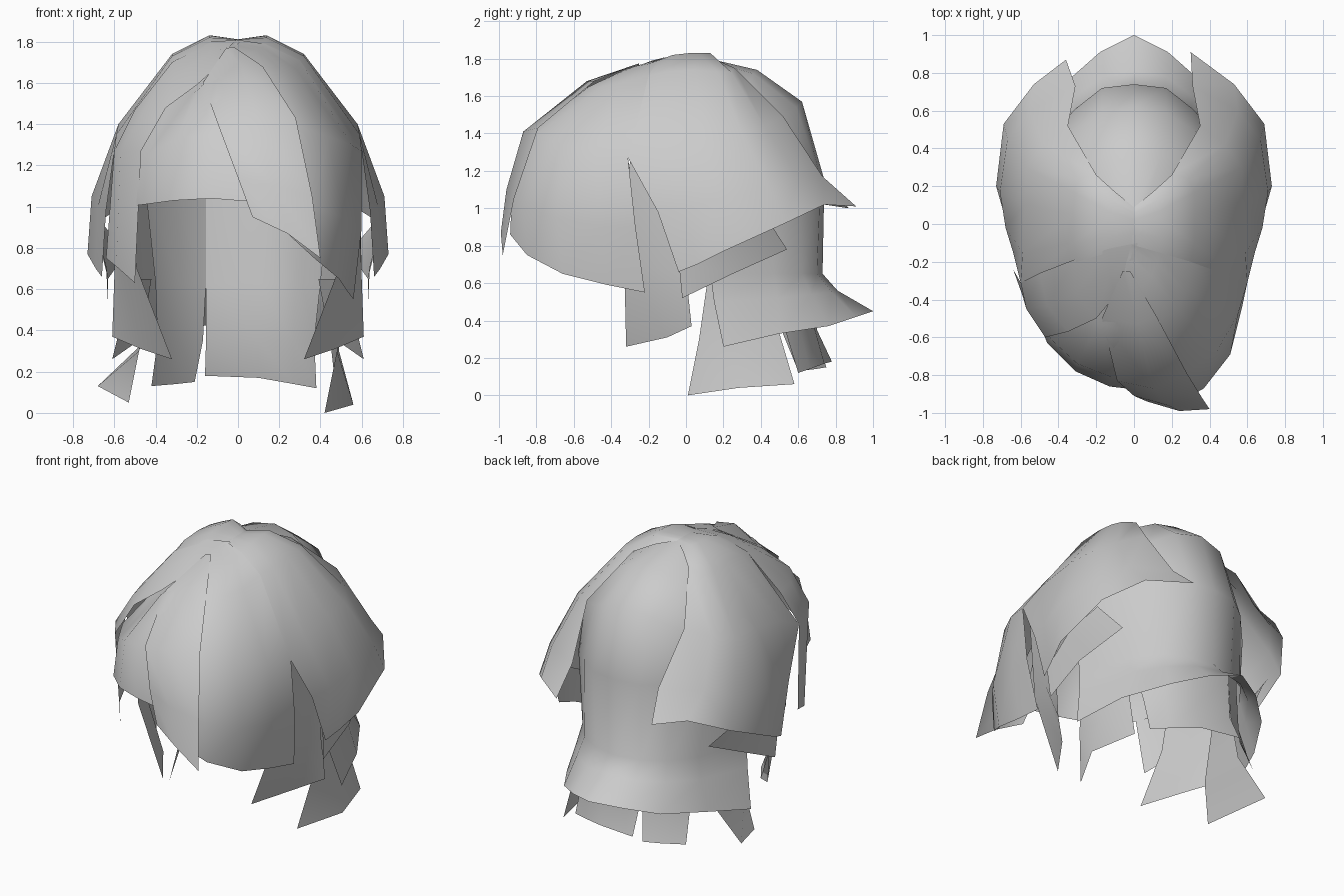
import bpy
from mathutils import Vector


def flip(strands):
    """Mirror guide strands across x = 0."""
    return [[(-x, y, z) for x, y, z in s] for s in strands]


def sheet(name, strands):
    """Smooth open sheet of hair lofted across guide strands (root to tip)."""
    n = len(strands[0])
    verts = [Vector(p) for s in strands for p in s]
    faces = [(i * n + j, i * n + j + 1, (i + 1) * n + j + 1, (i + 1) * n + j)
             for i in range(len(strands) - 1) for j in range(n - 1)]
    me = bpy.data.meshes.new(name)
    me.from_pydata(verts, [], faces)
    me.update()
    # face the sheet away from the middle of the head
    mid = Vector((0, 0, 0.9))
    if sum((p.center - mid).dot(p.normal) * p.area for p in me.polygons) < 0:
        me.flip_normals()
    for p in me.polygons:
        p.use_smooth = True
    ob = bpy.data.objects.new(name, me)
    bpy.context.collection.objects.link(ob)
    return ob


# Back sheet: dome, waist at the nape, flared hem (half, then mirrored)
back = [
    [(0, .08, 1.81), (0, .38, 1.74), (0, .62, 1.57), (0, .74, 1.15),
     (0, .73, .65), (0, .81, .56), (0, 1, .45)],
    [(.06, .08, 1.8), (.14, .36, 1.72), (.17, .59, 1.54), (.17, .72, 1.15),
     (.16, .7, .65), (.17, .78, .55), (.18, .91, .42)],
    [(.12, .08, 1.79), (.24, .34, 1.67), (.31, .5, 1.46), (.31, .61, 1.15),
     (.3, .62, .65), (.32, .67, .54), (.35, .76, .37)],
    [(.2, .05, 1.76), (.36, .3, 1.6), (.46, .38, 1.4), (.47, .44, 1.1),
     (.42, .47, .65), (.45, .49, .52), (.51, .5, .33)],
    [(.25, .0, 1.73), (.47, .05, 1.52), (.55, .1, 1.33), (.57, .12, 1.1),
     (.53, .13, .65), (.55, .15, .5), (.61, .2, .26)],
]
sheet("back_hair", flip(back)[:0:-1] + back)

# Side sheets behind the notch, with pointed rear tips
side = [
    [(-.01, .08, 1.81), (.1, .17, 1.79), (.2, .26, 1.75), (.35, .52, 1.49), (.31, .73, 1.17), (.3, .91, 1.01)],
    [(-.01, .05, 1.81), (.13, .13, 1.83), (.29, .24, 1.73), (.48, .42, 1.44), (.55, .6, 1.17), (.53, .74, 1.02)],
    [(-.01, .02, 1.81), (.14, .07, 1.83), (.32, .17, 1.73), (.57, .3, 1.4), (.67, .45, 1.1), (.69, .53, .92)],
    [(-.01, 0, 1.81), (.14, .02, 1.83), (.32, .05, 1.74), (.58, .1, 1.4), (.71, .17, 1.05), (.73, .2, .77)],
    [(-.01, -.05, 1.81), (.14, -.07, 1.82), (.32, -.1, 1.73), (.59, -.15, 1.35), (.68, -.02, 1.0), (.69, .06, .7)],
    [(-.01, -.12, 1.8), (.13, -.15, 1.79), (.3, -.2, 1.71), (.6, -.31, 1.27), (.64, -.15, .98), (.66, -.04, .66)],
]
sheet("side_hair_right", side)
left_side = flip(side)
left_side[0][-1] = (-.36, .87, 1.0)
sheet("side_hair_left", left_side)

# Long swept sheet on the right of the face
sheet("front_hair_right", [
    [(-.01, -.11, 1.81), (.13, -.15, 1.79), (.3, -.2, 1.71), (.6, -.31, 1.27), (.6, -.27, .9), (.56, -.22, .55)],
    [(-.02, -.13, 1.8), (.12, -.21, 1.77), (.28, -.35, 1.67), (.55, -.48, 1.3), (.57, -.45, .9), (.53, -.42, .59)],
    [(-.03, -.17, 1.79), (.09, -.27, 1.76), (.23, -.45, 1.65), (.44, -.67, 1.34), (.51, -.69, .95), (.49, -.66, .65)],
    [(-.04, -.2, 1.78), (.05, -.33, 1.74), (.13, -.52, 1.65), (.27, -.79, 1.4), (.37, -.87, 1.0), (.37, -.85, .75)],
    [(-.05, -.25, 1.76), (-.03, -.35, 1.73), (0, -.54, 1.64), (.1, -.84, 1.4), (.17, -.93, 1.1), (.25, -.94, .86)],
])

# Left front sheet ending in a pointed lock by the cheek
sheet("front_hair_left", [
    [(.02, -.1, 1.81), (-.13, -.13, 1.8), (-.32, -.19, 1.7), (-.5, -.26, 1.47), (-.6, -.31, 1.27), (-.64, -.24, .75)],
    [(.0, -.18, 1.79), (-.13, -.26, 1.75), (-.31, -.37, 1.63), (-.46, -.43, 1.46), (-.57, -.45, 1.27), (-.59, -.38, .71)],
    [(-.01, -.26, 1.76), (-.1, -.38, 1.68), (-.2, -.5, 1.59), (-.35, -.57, 1.48), (-.47, -.6, 1.27), (-.5, -.5, .63)],
])

# Short straight fringe, tucked under the left front sheet
sheet("short_fringe", [
    [(-.06, -.22, 1.73), (-.29, -.36, 1.57), (-.54, -.42, 1.25), (-.54, -.42, 1.0)],
    [(-.05, -.24, 1.74), (-.22, -.48, 1.55), (-.44, -.61, 1.25), (-.46, -.63, 1.01)],
    [(-.04, -.25, 1.75), (-.19, -.53, 1.57), (-.3, -.74, 1.33), (-.31, -.78, 1.03)],
    [(-.03, -.25, 1.75), (-.1, -.55, 1.61), (-.12, -.81, 1.35), (-.13, -.86, 1.04)],
    [(-.02, -.25, 1.75), (.04, -.54, 1.61), (.09, -.81, 1.35), (.12, -.89, 1.02)],
])

# Parted lock sweeping across the forehead
sheet("swept_fringe", [
    [(-.06, -.25, 1.765), (-.17, -.5, 1.6), (-.09, -.83, 1.38), (0, -.91, 1.14), (.07, -.94, .95)],
    [(-.03, -.25, 1.775), (.02, -.53, 1.68), (.1, -.87, 1.41), (.18, -.96, 1.1), (.24, -.99, .87)],
    [(-.02, -.25, 1.775), (.12, -.49, 1.68), (.28, -.79, 1.43), (.36, -.92, 1.05), (.4, -.98, .75)],
])

# Sideburn locks and narrow strips under the side sheets, both sides
sideburn = [
    [(.56, -.3, 1.25), (.49, -.33, .7), (.32, -.32, .26)],
    [(.58, -.15, 1.2), (.56, -.15, .68), (.47, -.1, .31)],
    [(.59, 0, 1.15), (.6, .0, .65), (.61, .03, .37)],
]
strip = [
    [(.64, -.04, .72), (.63, -.02, .52)],
    [(.68, .22, .85), (.63, .25, .65)],
    [(.66, .45, .92), (.54, .54, .78)],
]
for tag, f in (("right", lambda s: s), ("left", flip)):
    sheet("sideburn_" + tag, f(sideburn))
    sheet("under_strip_" + tag, f(strip))

# Locks hanging at the nape, rooted inside the back sheet
sheet("nape_lock_right", [
    [(.5, .12, .65), (.48, .07, .3), (.42, .01, 0)],
    [(.46, .28, .65), (.49, .28, .3), (.56, .28, .04)],
    [(.39, .44, .65), (.45, .5, .33), (.48, .58, .06)],
])
sheet("nape_lock_left", [
    [(-.5, .12, .65), (-.48, .08, .3), (-.53, .05, .05)],
    [(-.42, .38, .65), (-.47, .4, .33), (-.68, .4, .13)],
])
sheet("back_lock_left", [
    [(-.45, .42, 1.1), (-.4, .46, .63), (-.39, .51, .35), (-.42, .6, .13)],
    [(-.3, .59, 1.1), (-.28, .61, .63), (-.28, .63, .35), (-.3, .69, .14)],
    [(-.155, .69, 1.1), (-.155, .68, .63), (-.17, .69, .35), (-.21, .75, .15)],
])
sheet("back_lock_middle", [
    [(-.155, .69, 1.1), (-.155, .68, .63), (-.155, .7, .35), (-.16, .78, .18)],
    [(.1, .71, 1.1), (.1, .69, .63), (.1, .69, .35), (.1, .74, .17)],
    [(.3, .59, 1.1), (.28, .61, .63), (.27, .61, .35), (.27, .66, .14)],
    [(.45, .42, 1.1), (.4, .46, .63), (.37, .53, .35), (.38, .6, .12)],
])
